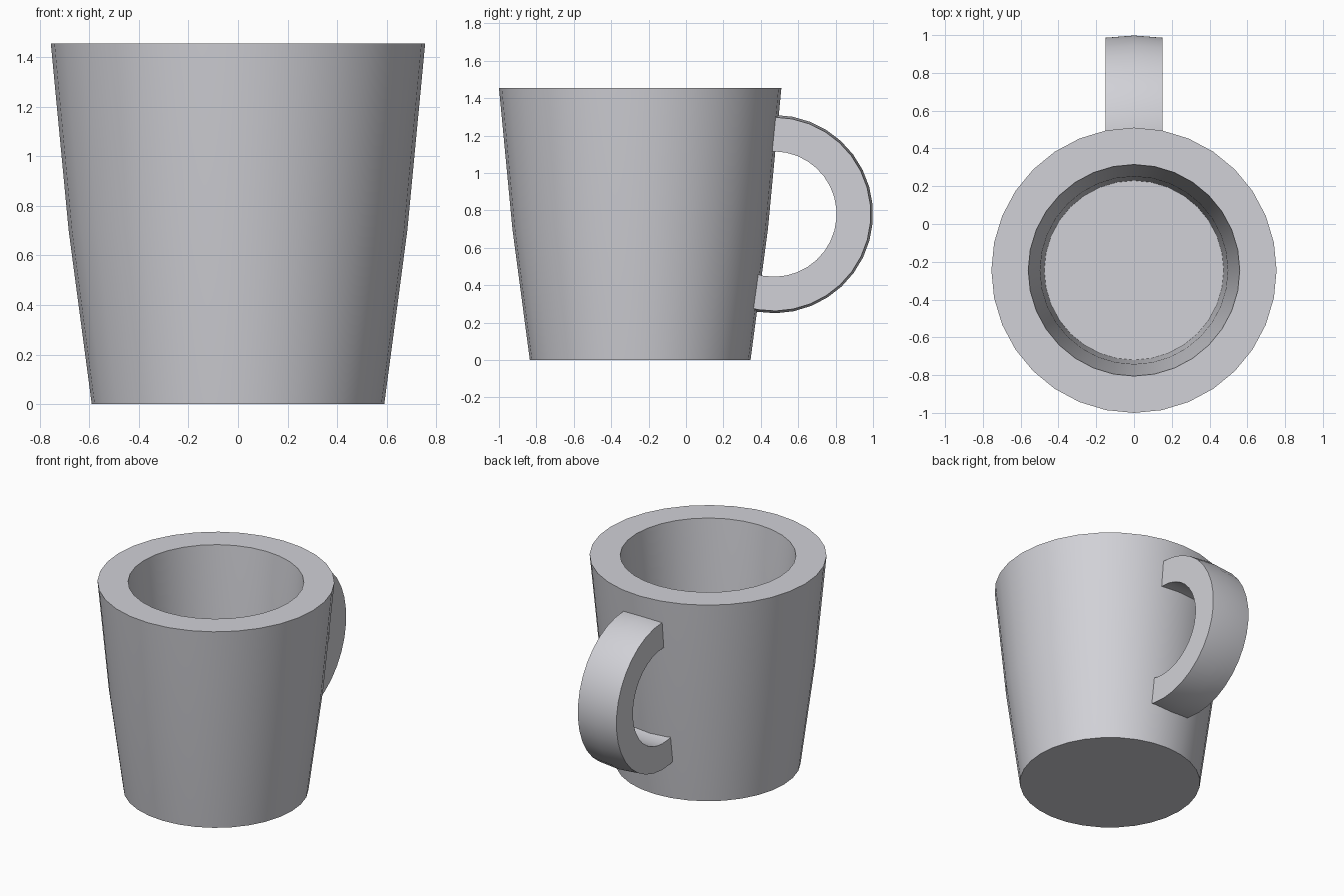
import bpy, bmesh, math

if "Cube" in bpy.data.objects:
    bpy.data.objects.remove(bpy.data.objects["Cube"])

glaze = bpy.data.materials.new("pale_grey_ceramic")
glaze.diffuse_color = (0.64, 0.64, 0.68, 1.0)
glaze.use_nodes = True
glaze.node_tree.nodes["Principled BSDF"].inputs["Base Color"].default_value = glaze.diffuse_color


def finish(bm, name):
    """Smooth shading with sharp edges kept, one material."""
    bmesh.ops.recalc_face_normals(bm, faces=bm.faces[:])
    for f in bm.faces:
        f.smooth = True
    for e in bm.edges:
        e.smooth = e.calc_face_angle(0.0) < math.radians(32)
    me = bpy.data.meshes.new(name)
    bm.to_mesh(me)
    bm.free()
    me.materials.append(glaze)
    ob = bpy.data.objects.new(name, me)
    bpy.context.collection.objects.link(ob)
    return ob


def bridge(bm, a, b):
    """Quads between two closed loops of vertices."""
    n = len(a)
    for i in range(n):
        j = (i + 1) % n
        bm.faces.new((a[i], a[j], b[j], b[i]))


# Cup body: outer wall, rim, inner wall and floor as one lathed profile
SIDES, CY = 32, -0.245
profile = [(0.59, 0.0), (0.683, 0.70), (0.755, 1.455),
           (0.56, 1.455), (0.497, 0.70), (0.475, 0.16)]
bm = bmesh.new()
rings = []
for r, z in profile:
    rings.append([bm.verts.new((r * math.cos(2 * math.pi * i / SIDES),
                                CY + r * math.sin(2 * math.pi * i / SIDES), z))
                  for i in range(SIDES)])
for a, b in zip(rings, rings[1:]):
    bridge(bm, a, b)
bm.faces.new(rings[0])
bm.faces.new(rings[-1])
finish(bm, "cup_body")

# Handle: a C-shaped band, slightly domed on the outside, ends sunk in the wall
HY, HZ, STEPS = 0.47, 0.78, 20
section = [(-0.15, 0.335), (0.15, 0.335), (0.15, 0.518),
           (0.0, 0.53), (-0.15, 0.518)]
bm = bmesh.new()
loops = []
for k in range(STEPS + 1):
    a = math.radians(100 - 210 * k / STEPS)
    loops.append([bm.verts.new((x, HY + r * math.cos(a), HZ + r * math.sin(a)))
                  for x, r in section])
for a, b in zip(loops, loops[1:]):
    bridge(bm, a, b)
bm.faces.new(loops[0])
bm.faces.new(loops[-1])
finish(bm, "handle")
